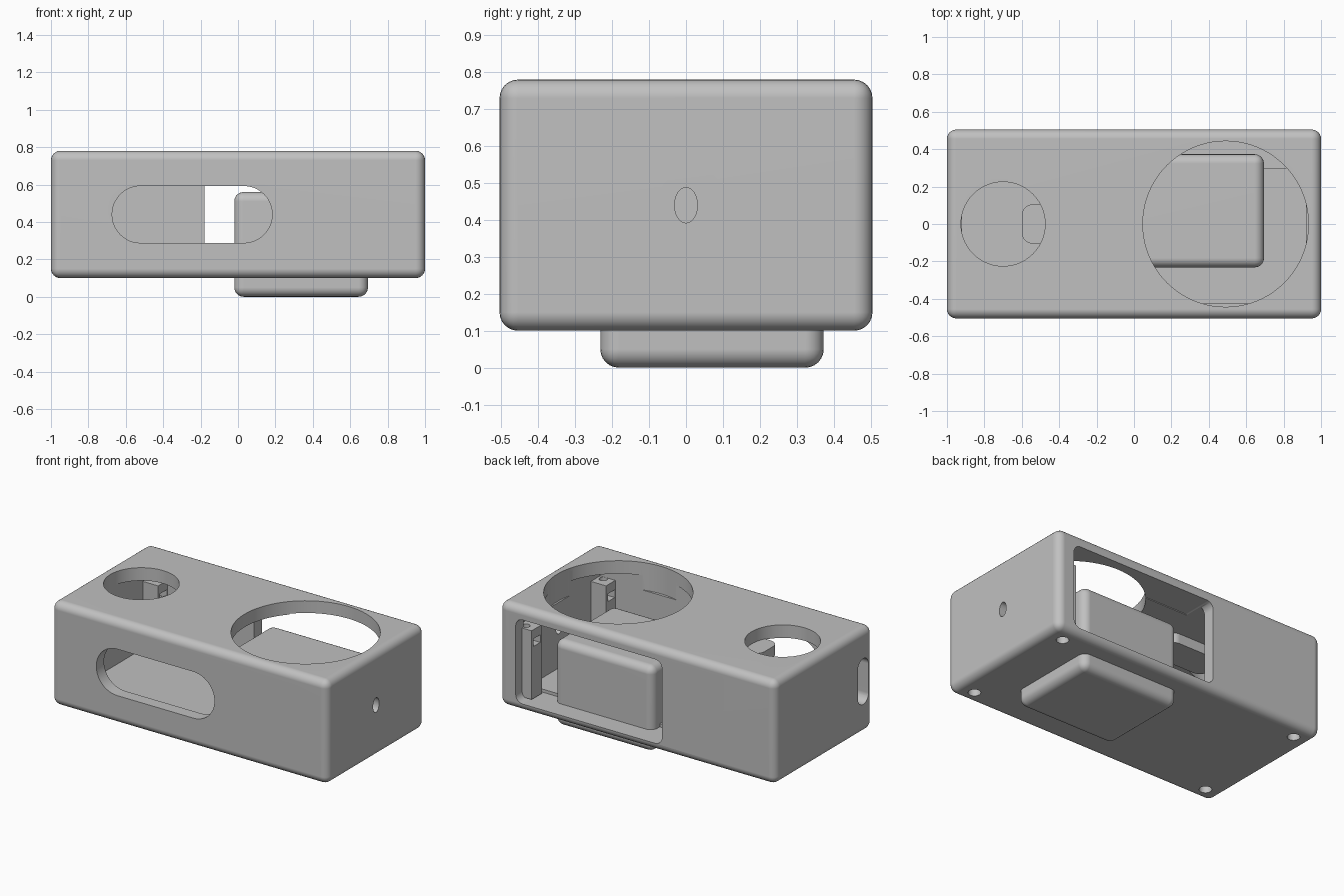
import bpy, bmesh, math
from mathutils import Matrix, Vector

cube = bpy.data.objects.get("Cube")
if cube:
    bpy.data.objects.remove(cube, do_unlink=True)

grey = bpy.data.materials.new("plain_grey")
grey.use_nodes = True
grey.diffuse_color = (0.53, 0.53, 0.53, 1)
grey.node_tree.nodes["Principled BSDF"].inputs["Base Color"].default_value = (0.53, 0.53, 0.53, 1)


def make_object(name, bm):
    bmesh.ops.recalc_face_normals(bm, faces=bm.faces)
    mesh = bpy.data.meshes.new(name)
    bm.to_mesh(mesh)
    bm.free()
    mesh.materials.append(grey)
    obj = bpy.data.objects.new(name, mesh)
    bpy.context.collection.objects.link(obj)
    return obj


def box(name, lo, hi, radius=0, segments=6):
    """Axis-aligned box, with all edges rounded if a radius is given."""
    lo, hi = Vector(lo), Vector(hi)
    bm = bmesh.new()
    bmesh.ops.create_cube(bm, size=1, matrix=Matrix.Translation((lo + hi) / 2)
                          @ Matrix.Diagonal((*(hi - lo), 1)))
    if radius:
        bmesh.ops.bevel(bm, geom=bm.edges[:], offset=radius, segments=segments,
                        profile=0.5, affect='EDGES', clamp_overlap=True)
    return make_object(name, bm)


def prism(name, axis, center, width, height, radius, start, end, steps=8):
    """Rounded rectangle, stadium, circle or ellipse extruded along an axis."""
    def place(u, v, w):
        return {'x': (w, u, v), 'y': (u, w, v), 'z': (u, v, w)}[axis]
    rx, ry = min(radius, width / 2), min(radius, height / 2)
    points = []
    for quarter, (sx, sy) in enumerate([(1, 1), (-1, 1), (-1, -1), (1, -1)]):
        for i in range(steps + 1):
            a = math.pi / 2 * (quarter + i / steps)
            points.append((center[0] + sx * (width / 2 - rx) + rx * math.cos(a),
                           center[1] + sy * (height / 2 - ry) + ry * math.sin(a)))
    bm = bmesh.new()
    face = bm.faces.new([bm.verts.new(place(u, v, start)) for u, v in points])
    bmesh.ops.remove_doubles(bm, verts=bm.verts[:], dist=1e-5)
    top = bmesh.ops.extrude_face_region(bm, geom=bm.faces[:])
    moved = [g for g in top["geom"] if isinstance(g, bmesh.types.BMVert)]
    bmesh.ops.translate(bm, verts=moved, vec=place(0, 0, end - start))
    return make_object(name, bm)


def select_only(obj):
    bpy.ops.object.select_all(action='DESELECT')
    obj.select_set(True)
    bpy.context.view_layer.objects.active = obj


def cut(obj, *cutters):
    """Subtract each cutter and discard it."""
    select_only(obj)
    for cutter in cutters:
        mod = obj.modifiers.new("cut", 'BOOLEAN')
        mod.operation, mod.solver, mod.object = 'DIFFERENCE', 'EXACT', cutter
        bpy.ops.object.modifier_apply(modifier=mod.name)
        bpy.data.objects.remove(cutter, do_unlink=True)


def finish(obj):
    select_only(obj)
    bpy.ops.object.shade_smooth_by_angle(angle=math.radians(30))
    mod = obj.modifiers.new("even_shading", 'WEIGHTED_NORMAL')
    mod.keep_sharp = True


# Hollow housing with its openings
housing = box("housing", (-1, -0.505, 0.1), (1, 0.505, 0.78), 0.05)
cut(housing,
    box("cavity", (-0.92, -0.425, 0.17), (0.92, 0.425, 0.695)),
    prism("large_top_hole", 'z', (0.49, 0), 0.886, 0.886, 0.443, 0.6, 0.9, 20),
    prism("small_top_hole", 'z', (-0.7, 0), 0.45, 0.45, 0.225, 0.6, 0.9, 14),
    prism("front_slot", 'y', (-0.245, 0.44), 0.856, 0.304, 0.152, -0.6, -0.3, 12),
    prism("back_window", 'y', (0.35, 0.425), 1.06, 0.55, 0.05, 0.3, 0.6),
    prism("side_slot", 'x', (-0.405, 0.44), 0.11, 0.3, 0.055, -1.1, -0.85),
    prism("side_hole", 'x', (0, 0.44), 0.062, 0.096, 0.05, 0.85, 1.1))

# Corner screw posts, each with a bore and a nut notch
for sx, side in ((1, "left"), (-1, "right")):
    for sy, end in ((-1, "front"), (1, "back")):
        center = (sx * 0.88, sy * 0.40)
        cut(housing, prism("screw_hole", 'z', center, 0.075, 0.075, 0.0375, 0.05, 0.25))
        post = prism(f"{end}_{side}_post", 'z', (sx * 0.87, sy * 0.385),
                     0.12, 0.11, 0.001, 0.16, 0.61, 1)
        cut(post,
            prism("bore", 'z', center, 0.05, 0.05, 0.025, 0.1, 0.7),
            prism("notch", 'z', (sx * 0.84, sy * 0.385), 0.09, 0.07, 0.001, 0.5, 0.55, 1))
        finish(post)

# Rounded pad under the roof beside the small hole
pad = prism("roof_pad", 'z', (-0.4, 0), 0.4, 0.21, 0.06, 0.63, 0.7)
finish(pad)
finish(housing)

# Solid rounded block standing through the floor
block = box("inner_block", (-0.02, -0.232, 0), (0.695, 0.373, 0.56), 0.05)
finish(block)
